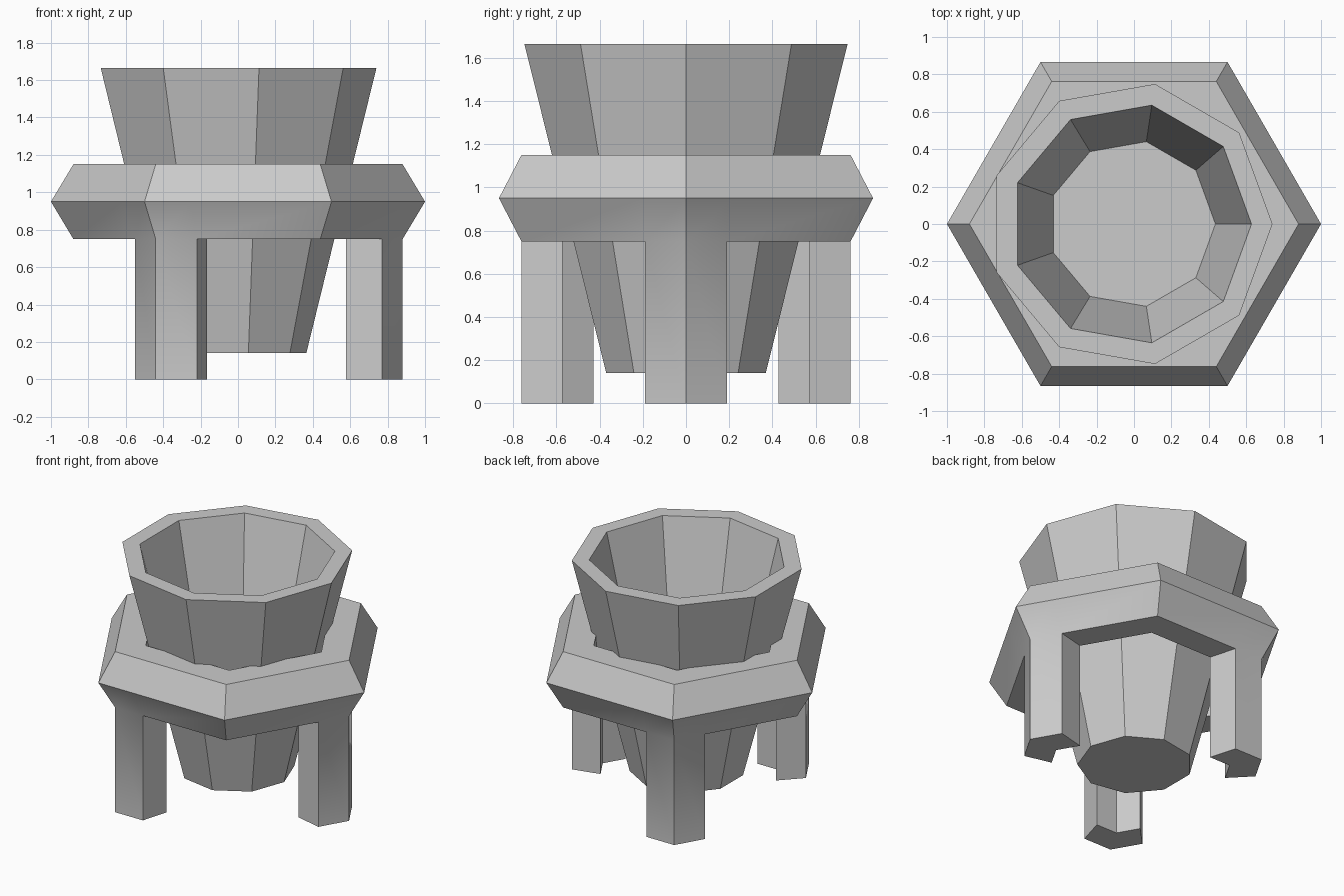
import bpy, bmesh
from math import cos, sin, tau, floor, radians

if "Cube" in bpy.data.objects:
    bpy.data.objects.remove(bpy.data.objects["Cube"])


def finish(bm, name):
    bmesh.ops.recalc_face_normals(bm, faces=bm.faces)
    mesh = bpy.data.meshes.new(name)
    bm.to_mesh(mesh)
    bm.free()
    obj = bpy.data.objects.new(name, mesh)
    bpy.context.collection.objects.link(obj)
    bpy.ops.object.select_all(action='DESELECT')
    obj.select_set(True)
    bpy.context.view_layer.objects.active = obj
    bpy.ops.object.shade_smooth_by_angle(angle=radians(30))
    return obj


def bridge(bm, a, b):
    n = len(a)
    for i in range(n):
        bm.faces.new((a[i], a[(i + 1) % n], b[(i + 1) % n], b[i]))


# Hexagonal stand: bevelled ring with legs growing from every other corner
def hex_point(t, r):
    k, f = floor(t), t - floor(t)
    a, b = k * tau / 6, (k + 1) * tau / 6
    return (r * ((1 - f) * cos(a) + f * cos(b)), r * ((1 - f) * sin(a) + f * sin(b)))


steps = [k + d for k in (0, 2, 4) for d in (-0.25, 0, 0.25, 1)]
n = len(steps)
bm = bmesh.new()


def hex_loop(r, z):
    return [bm.verts.new((*hex_point(t, r), z)) for t in steps]


R_OUT, R_IN = 0.88, 0.66
profile = [(R_OUT, 0.75), (1.0, 0.95), (R_OUT, 1.15), (R_IN, 1.15), (R_IN, 0.75)]
loops = [hex_loop(r, z) for r, z in profile]
for a, b in zip(loops, loops[1:]):
    bridge(bm, a, b)
outer, inner = loops[0], loops[-1]
foot = {}
for i in range(n):
    if i % 4 != 3:
        foot[i] = [bm.verts.new((*hex_point(steps[i], r), 0)) for r in (R_OUT, R_IN)]
for i in range(n):
    j = (i + 1) % n
    if i % 4 in (0, 1):
        (ao, ai), (bo, bi) = foot[i], foot[j]
        bm.faces.new((outer[i], outer[j], bo, ao))
        bm.faces.new((inner[i], inner[j], bi, ai))
        bm.faces.new((ao, bo, bi, ai))
    else:
        bm.faces.new((outer[i], outer[j], inner[j], inner[i]))
    if i % 4 in (0, 2):
        bm.faces.new((outer[i], inner[i], foot[i][1], foot[i][0]))
finish(bm, "hexagonal_stand")

# Nine-sided tapered cup with a thick wall
bm = bmesh.new()
SIDES = 9
cup_profile = [(0.375, 0.14), (0.76, 1.665), (0.645, 1.665), (0.447, 0.85)]
rings = []
for r, z in cup_profile:
    rings.append([bm.verts.new((r * (cos(i * tau / SIDES) - 0.026),
                                r * sin(i * tau / SIDES), z)) for i in range(SIDES)])
for a, b in zip(rings, rings[1:]):
    bridge(bm, a, b)
bm.faces.new(rings[0])
bm.faces.new(rings[-1])
finish(bm, "tapered_cup")
